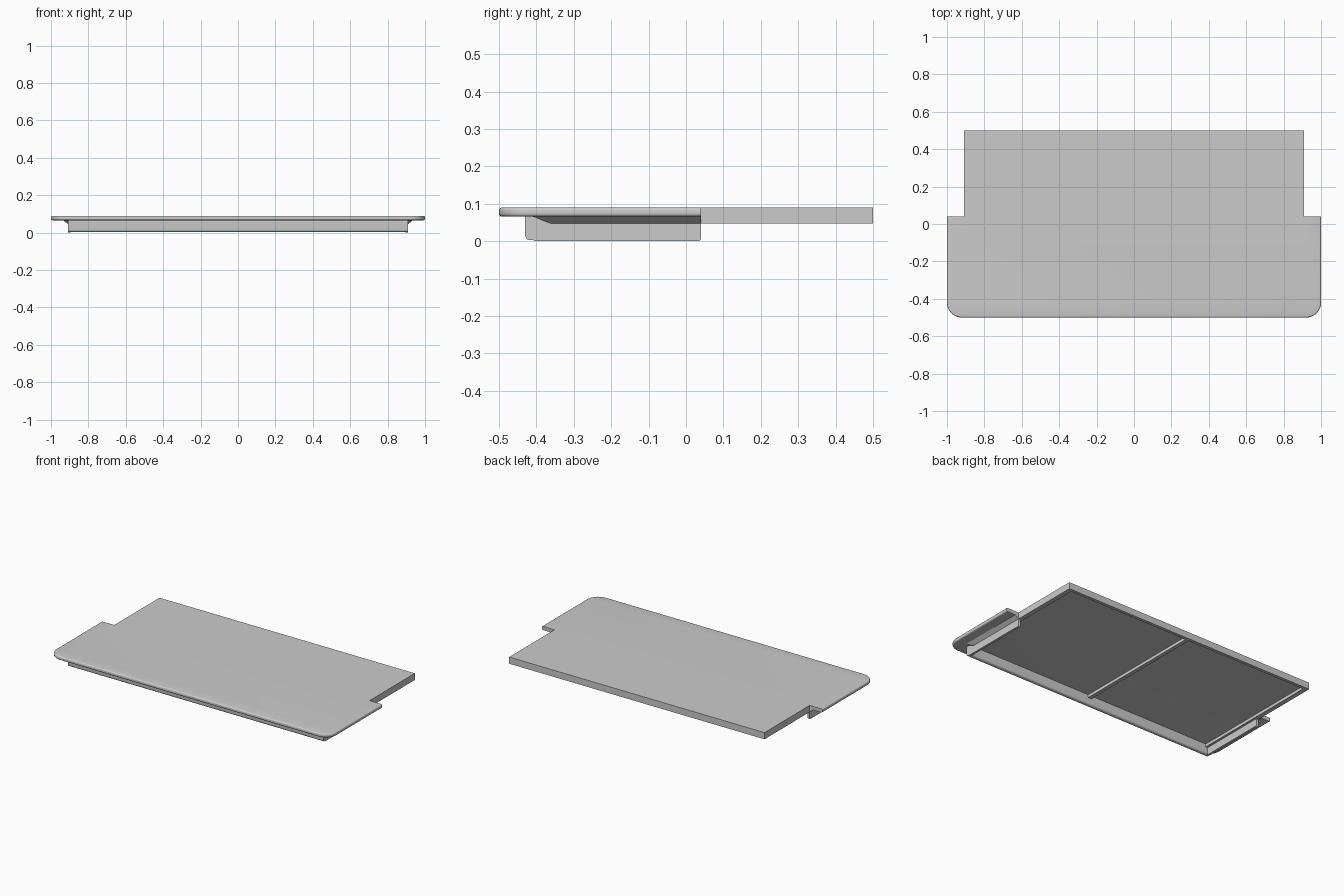
import bpy, bmesh, math
from mathutils import Vector

if "Cube" in bpy.data.objects:
    bpy.data.objects.remove(bpy.data.objects["Cube"])

TOP, UNDER, RAIL = 0.09, 0.066, 0.047   # slab top, slab underside, rail bottom


def make(name, bm, smooth=False):
    bmesh.ops.recalc_face_normals(bm, faces=bm.faces)
    me = bpy.data.meshes.new(name)
    bm.to_mesh(me)
    bm.free()
    ob = bpy.data.objects.new(name, me)
    bpy.context.collection.objects.link(ob)
    if smooth:
        bpy.context.view_layer.objects.active = ob
        ob.select_set(True)
        bpy.ops.object.shade_smooth_by_angle(angle=math.radians(35))
        ob.select_set(False)
    return ob


def loft(name, rings, smooth=False):
    """Closed solid through equal-length rings of points."""
    bm = bmesh.new()
    vs = [[bm.verts.new(p) for p in r] for r in rings]
    n = len(vs[0])
    for a, b in zip(vs, vs[1:]):
        for i in range(n):
            bm.faces.new((a[i], a[(i + 1) % n], b[(i + 1) % n], b[i]))
    bm.faces.new(vs[0][::-1])
    bm.faces.new(vs[-1])
    return make(name, bm, smooth)


def box(name, x0, x1, y0, y1, z0, z1):
    ring = [(x0, y0), (x1, y0), (x1, y1), (x0, y1)]
    return loft(name, [[(x, y, z) for x, y in ring] for z in (z0, z1)])


def slab_ring(inset, z):
    """Notched outline with two rounded front corners."""
    r, w, f = 0.08 - inset, 1 - inset, -0.5 + inset
    half = [(0.91, 0.5), (0.91, 0.04), (w, 0.04)]
    for i in range(11):
        a = math.radians(-9 * i)
        half.append((w - r + r * math.cos(a), f + r + r * math.sin(a)))
    return [(x, y, z) for x, y in half + [(-x, y) for x, y in reversed(half)]]


# top slab with rounded overhanging edge
e = 0.008
rings = []
for i in range(5):
    a = math.radians(22.5 * i)
    rings.append((e * (1 - math.sin(a)), UNDER + e * (1 - math.cos(a))))
for i in range(5):
    a = math.radians(22.5 * i)
    rings.append((e * (1 - math.cos(a)), TOP - e + e * math.sin(a)))
loft("top_slab", [slab_ring(d, z) for d, z in rings], True)

# rails under the slab and centre rib
box("back_rail", -0.91, 0.91, 0.48, 0.5, RAIL, UNDER)
box("centre_rib", -0.012, 0.012, -0.4, 0.48, RAIL, UNDER)

# front apron with rounded lower edges
yf, yb, zb, r = -0.43, -0.4, 0.003, 0.012
prof = [(yb, UNDER), (yf, UNDER)]
for cy, a0 in ((yf + r, 180), (yb - r, 270)):
    for i in range(5):
        a = math.radians(a0 + 22.5 * i)
        prof.append((cy + r * math.cos(a), zb + r + r * math.sin(a)))
loft("front_apron", [[(x, y, z) for y, z in prof] for x in (-0.91, 0.91)], True)

for s, side in ((-1, "left"), (1, "right")):
    # upper side rail
    box(side + "_rail", s * 0.88, s * 0.91, -0.4, 0.48, RAIL, UNDER)
    # lower side skirt, rounded at its bottom corners
    prof = [(0.04, RAIL), (-0.41, RAIL)]
    for cy, a0 in ((-0.402, 180), (0.032, 270)):
        for i in range(5):
            a = math.radians(a0 + 22.5 * i)
            prof.append((cy + 0.008 * math.cos(a), 0.008 + 0.008 * math.sin(a)))
    loft(side + "_skirt", [[(s * x, y, z) for y, z in prof] for x in (0.895, 0.91)], True)
    # sloping fillet between skirt and overhang, tapering at the front
    loft(side + "_fillet", [[(s * 0.91, y0, RAIL), (s * 0.91, y1, UNDER), (s * 0.935, y1, UNDER)]
                            for y0, y1 in ((-0.36, -0.41), (0.04, 0.04))])
